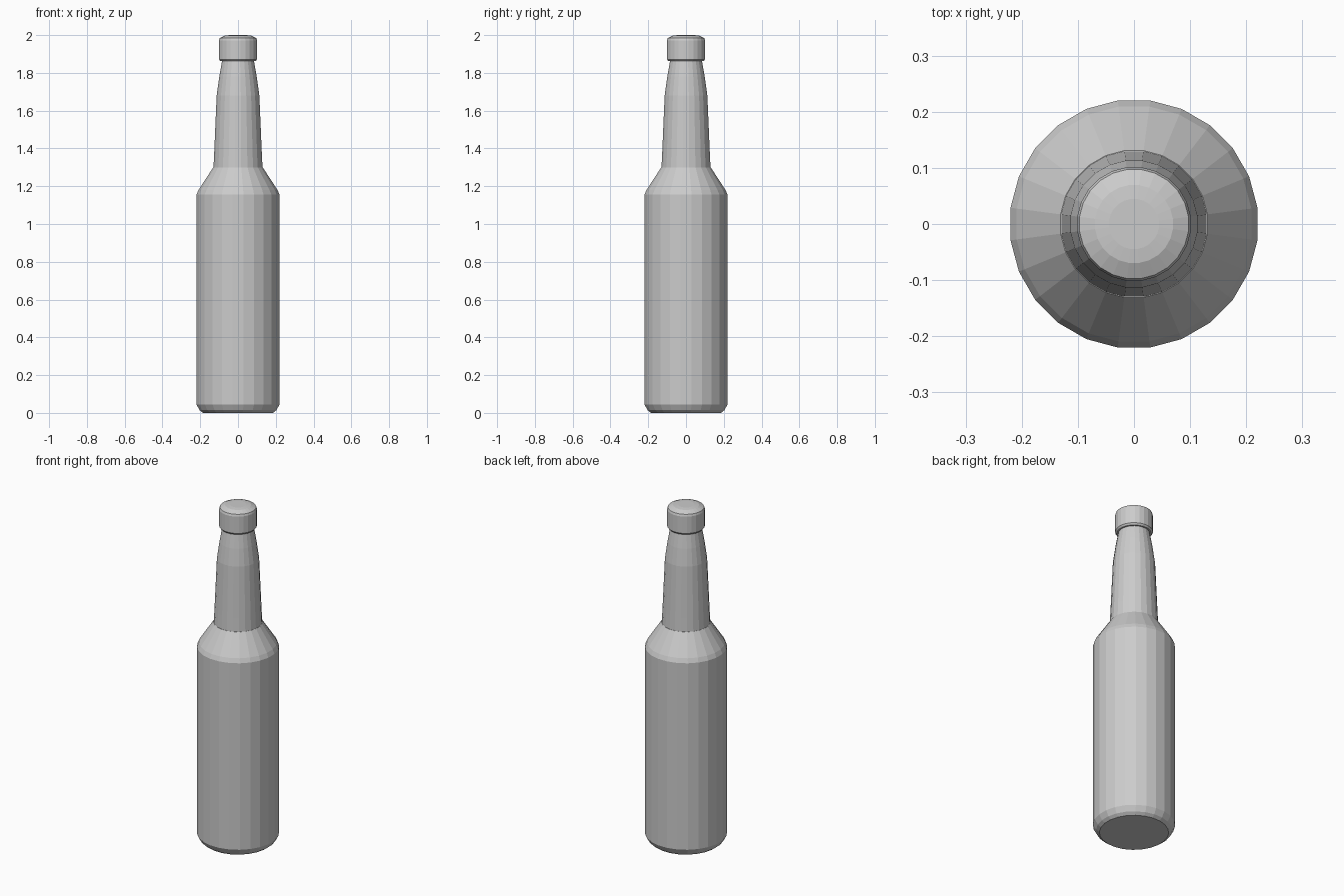
import bpy, bmesh
from math import cos, sin, tau

if "Cube" in bpy.data.objects:
    bpy.data.objects.remove(bpy.data.objects["Cube"])


def lathe(name, profile, sides=24):
    """Revolve (radius, z) points around z, closing both ends with flat caps."""
    bm = bmesh.new()
    rings = []
    for r, z in profile:
        rings.append([bm.verts.new((r * cos(tau * (i + 0.5) / sides),
                                    r * sin(tau * (i + 0.5) / sides), z))
                      for i in range(sides)])
    for low, high in zip(rings, rings[1:]):
        for i in range(sides):
            j = (i + 1) % sides
            bm.faces.new((low[i], low[j], high[j], high[i]))
    bm.faces.new(rings[0][::-1])
    bm.faces.new(rings[-1])
    mesh = bpy.data.meshes.new(name)
    bm.to_mesh(mesh)
    bm.free()
    obj = bpy.data.objects.new(name, mesh)
    bpy.context.collection.objects.link(obj)
    return obj


# Body with chamfered base and sloping shoulder
lathe("bottle_body", [(0.187, 0), (0.205, 0.014), (0.222, 0.045),
                      (0.222, 1.155), (0.211, 1.18), (0.132, 1.30)])

# Tapered neck, seated in the shoulder
lathe("bottle_neck", [(0.131, 1.295), (0.127, 1.38), (0.114, 1.68),
                      (0.100, 1.78), (0.084, 1.87)])

# Cap with a slightly domed top
lathe("bottle_cap", [(0.094, 1.862), (0.102, 1.872), (0.102, 1.972),
                     (0.098, 1.984), (0.070, 1.997), (0.045, 2.0)])
